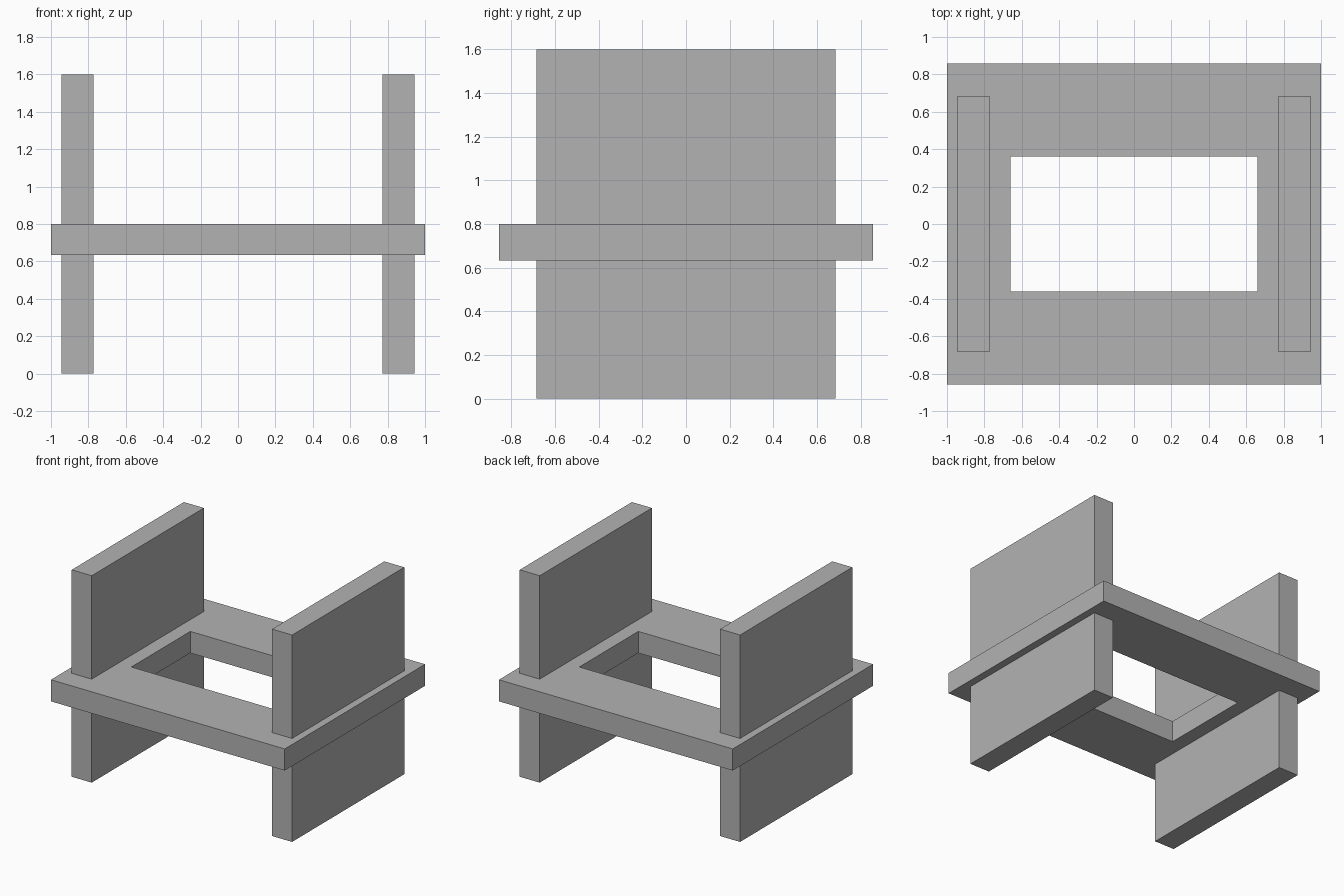
import bpy
import bmesh

cube = bpy.data.objects.get("Cube")
if cube:
    bpy.data.objects.remove(cube, do_unlink=True)

grey = bpy.data.materials.new("plain grey")
grey.use_nodes = True
colour = (0.45, 0.45, 0.45, 1)
grey.diffuse_color = colour
grey.node_tree.nodes["Principled BSDF"].inputs["Base Color"].default_value = colour


def add_object(name, bm):
    bmesh.ops.recalc_face_normals(bm, faces=bm.faces)
    mesh = bpy.data.meshes.new(name)
    bm.to_mesh(mesh)
    bm.free()
    mesh.materials.append(grey)
    obj = bpy.data.objects.new(name, mesh)
    bpy.context.collection.objects.link(obj)
    return obj


def rectangle(bm, half_x, half_y, z):
    corners = [(-1, -1), (1, -1), (1, 1), (-1, 1)]
    return [bm.verts.new((sx * half_x, sy * half_y, z)) for sx, sy in corners]


# Flat rectangular frame with an open centre
bm = bmesh.new()
bottom, top = 0.633, 0.8
loops = [
    rectangle(bm, 1.0, 0.857, bottom),
    rectangle(bm, 1.0, 0.857, top),
    rectangle(bm, 0.66, 0.36, top),
    rectangle(bm, 0.66, 0.36, bottom),
]
for a, b in zip(loops, loops[1:] + loops[:1]):
    for i in range(4):
        j = (i + 1) % 4
        bm.faces.new((a[i], a[j], b[j], b[i]))
add_object("frame", bm)

# Upright side panels passing through the frame
for name, side in (("left_panel", 1), ("right_panel", -1)):
    bm = bmesh.new()
    bmesh.ops.create_cube(bm, size=1)
    bmesh.ops.scale(bm, vec=(0.171, 1.371, 1.6), verts=bm.verts)
    bmesh.ops.translate(bm, vec=(side * 0.857, 0, 0.8), verts=bm.verts)
    add_object(name, bm)
